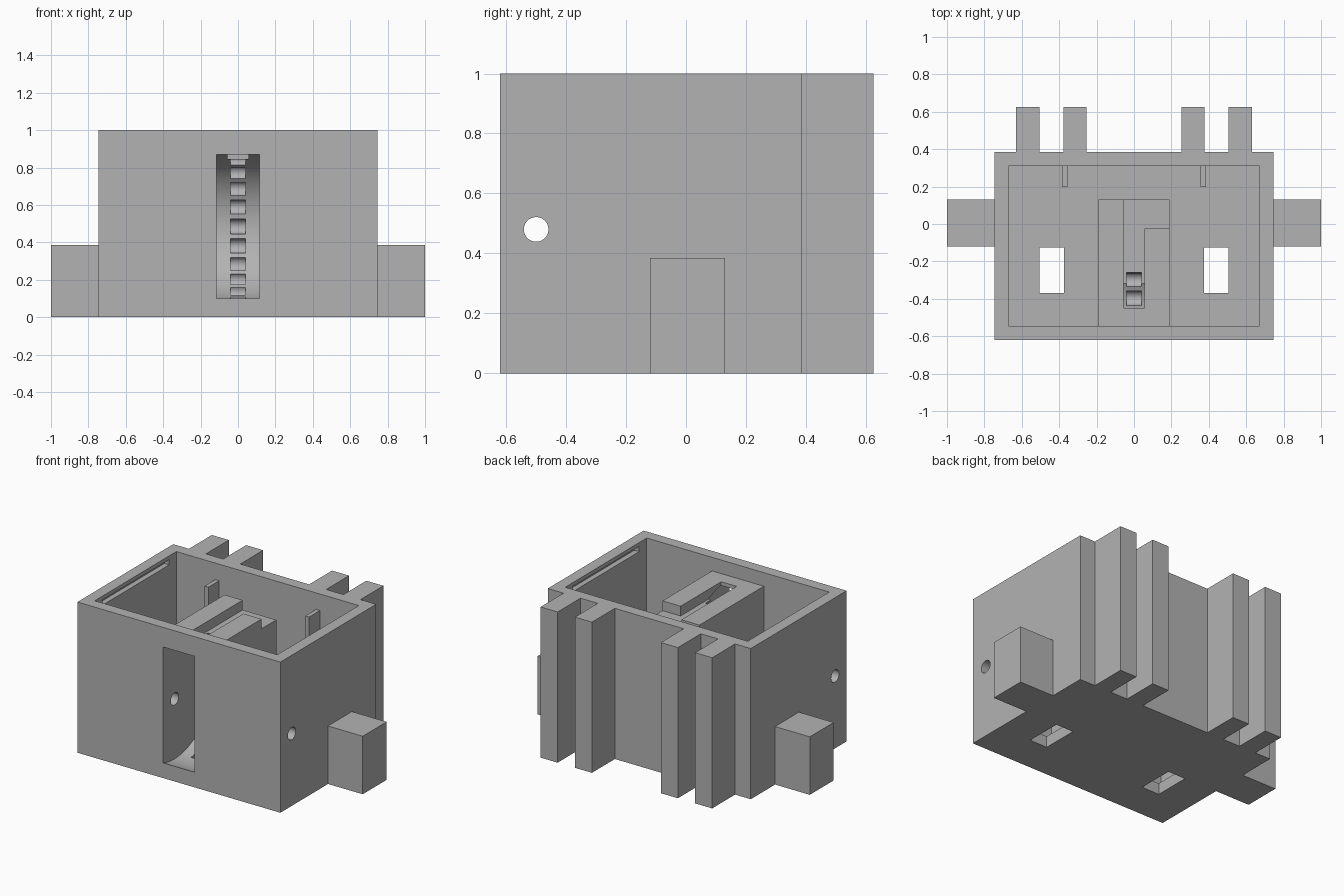
import bpy, bmesh, math
from mathutils import Matrix

if "Cube" in bpy.data.objects:
    bpy.data.objects.remove(bpy.data.objects["Cube"])

grey = bpy.data.materials.new("plain_grey")
grey.diffuse_color = (0.45, 0.45, 0.45, 1)
grey.use_nodes = True
grey.node_tree.nodes["Principled BSDF"].inputs["Base Color"].default_value = grey.diffuse_color

FLOOR = 0.075                      # floor and wall thickness
AXLE_Y, AXLE_Z = -0.50, 0.485      # wheel axis
WHEEL_R = 0.403


def finish(name, bm):
    bmesh.ops.recalc_face_normals(bm, faces=bm.faces)
    mesh = bpy.data.meshes.new(name)
    bm.to_mesh(mesh)
    bm.free()
    mesh.materials.append(grey)
    ob = bpy.data.objects.new(name, mesh)
    bpy.context.collection.objects.link(ob)
    return ob


def prism(name, outline, z0, z1):
    """Upright prism from an xy outline."""
    bm = bmesh.new()
    base = bm.faces.new([bm.verts.new((x, y, z0)) for x, y in outline])
    top = bmesh.ops.extrude_face_region(bm, geom=[base])["geom"]
    verts = [v for v in top if isinstance(v, bmesh.types.BMVert)]
    bmesh.ops.translate(bm, verts=verts, vec=(0, 0, z1 - z0))
    return finish(name, bm)


def box(name, x0, x1, y0, y1, z0, z1):
    return prism(name, [(x0, y0), (x1, y0), (x1, y1), (x0, y1)], z0, z1)


def rod(name, half_len, y, z, r, sides):
    """Cylinder along x."""
    bm = bmesh.new()
    m = Matrix.Translation((0, y, z)) @ Matrix.Rotation(math.pi / 2, 4, 'Y')
    bmesh.ops.create_cone(bm, cap_ends=True, segments=sides, radius1=r,
                          radius2=r, depth=2 * half_len, matrix=m)
    return finish(name, bm)


def cut(target, cutters):
    bpy.context.view_layer.objects.active = target
    for c in cutters:
        mod = target.modifiers.new("cut", 'BOOLEAN')
        mod.operation, mod.solver, mod.object = 'DIFFERENCE', 'EXACT', c
        bpy.ops.object.modifier_apply(modifier=mod.name)


# Open-topped housing and the solid wheel block inside it
housing = box("housing", -0.745, 0.745, -0.62, 0.385, 0, 1)
wheel_block = box("wheel_block", -0.19, 0.19, -0.545, 0.13, FLOOR, 0.91)

# Housing cutters: interior, floor slots, wall grooves
shell_cutters = [box("interior_cutter", -0.67, 0.67, -0.545, 0.31, FLOOR, 1.2)]
for s in (-1, 1):
    xs = sorted((s * 0.375, s * 0.505))
    shell_cutters.append(box("floor_slot_cutter", *xs, -0.37, -0.125, -0.1, 0.2))
    xs = sorted((s * 0.6, s * 0.705))
    shell_cutters.append(box("groove_cutter", *xs, -0.465, 0.235, 0.94, 0.975))

# Stepped channel in the top of the block
channel = prism("channel_cutter",
                [(-0.057, -0.45), (0.057, -0.45), (0.057, -0.025),
                 (0.3, -0.025), (0.3, 0.2), (-0.057, 0.2)], 0.845, 1.1)

# Wheel chamber, its small round pits, and the axle hole
wheel_cutters = [rod("chamber_cutter", 0.115, AXLE_Y, AXLE_Z, WHEEL_R, 128)]
for i in range(-5, 6):
    a = math.radians(15 * i)
    wheel_cutters.append(rod("pit_cutter", 0.04, AXLE_Y + WHEEL_R * math.cos(a),
                             AXLE_Z + WHEEL_R * math.sin(a), 0.04, 32))
wheel_cutters.append(rod("axle_cutter", 1.2, AXLE_Y, 0.48, 0.041, 48))

cut(housing, shell_cutters + wheel_cutters)
cut(wheel_block, [channel] + wheel_cutters)
for c in shell_cutters + wheel_cutters + [channel]:
    bpy.data.objects.remove(c)

for ob in (housing, wheel_block):
    bpy.ops.object.select_all(action='DESELECT')
    ob.select_set(True)
    bpy.context.view_layer.objects.active = ob
    bpy.ops.object.shade_smooth_by_angle(angle=math.radians(30))

# Mirrored side lugs, rear rails and inner guide ribs
for s, side in ((-1, "left"), (1, "right")):
    def pair(name, x0, x1, *rest):
        box(f"{side}_{name}", *sorted((s * x0, s * x1)), *rest)
    pair("side_lug", 0.745, 1.0, -0.12, 0.13, 0, 0.385)
    pair("inner_rail", 0.253, 0.378, 0.385, 0.625, 0, 1)
    pair("outer_rail", 0.505, 0.63, 0.385, 0.625, 0, 1)
    pair("guide_rib", 0.356, 0.384, 0.198, 0.31, FLOOR, 0.89)
